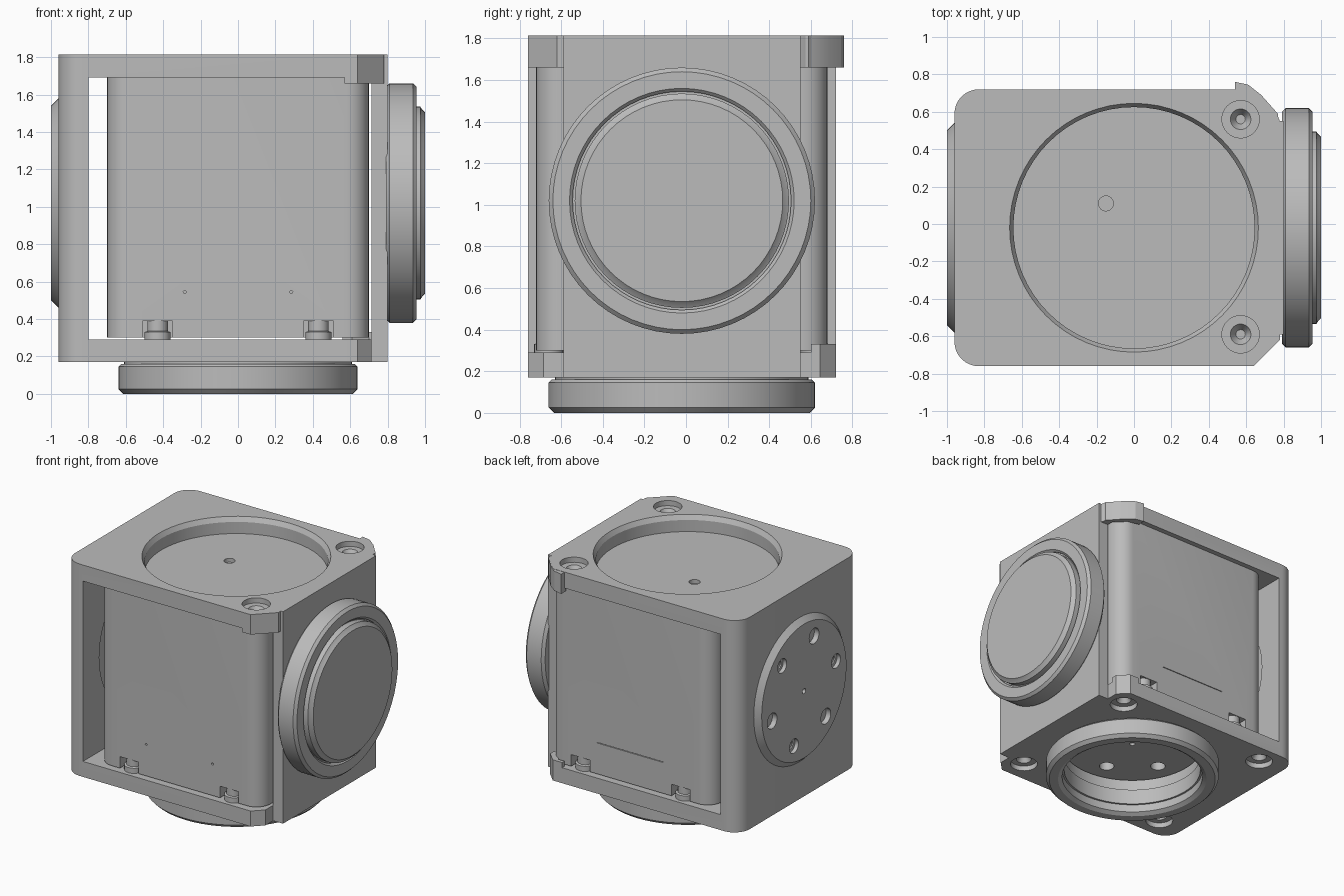
import bpy, bmesh, math
from mathutils import Matrix, Vector

if "Cube" in bpy.data.objects:
    bpy.data.objects.remove(bpy.data.objects["Cube"], do_unlink=True)

grey = bpy.data.materials.new("plain grey")
grey.use_nodes = True
grey.diffuse_color = (0.5, 0.5, 0.5, 1)
grey.node_tree.nodes["Principled BSDF"].inputs["Base Color"].default_value = (0.5, 0.5, 0.5, 1)

CY, CZ = -0.02, 1.02   # shared centre of the cube
AXES = {"z": Matrix.Identity(4),
        "x": Matrix.Rotation(math.pi / 2, 4, "Y"),
        "-x": Matrix.Rotation(-math.pi / 2, 4, "Y"),
        "y": Matrix.Rotation(-math.pi / 2, 4, "X")}


def finish(name, bm):
    bmesh.ops.recalc_face_normals(bm, faces=bm.faces)
    mesh = bpy.data.meshes.new(name)
    bm.to_mesh(mesh)
    bm.free()
    mesh.materials.append(grey)
    ob = bpy.data.objects.new(name, mesh)
    bpy.context.collection.objects.link(ob)
    return ob


def lathe(name, profile, at=(0, 0, 0), axis="z", sides=64, closed=False):
    """Turn (radius, height) points about an axis; closed gives a ring."""
    bm = bmesh.new()
    rings = []
    for r, h in profile:
        rings.append([bm.verts.new((r * math.cos(a), r * math.sin(a), h))
                      for a in (math.tau * i / sides for i in range(sides))])
    pairs = list(zip(rings, rings[1:]))
    if closed:
        pairs.append((rings[-1], rings[0]))
    for a, b in pairs:
        for i in range(sides):
            j = (i + 1) % sides
            bm.faces.new((a[i], a[j], b[j], b[i]))
    if not closed:
        bm.faces.new(rings[0])
        bm.faces.new(rings[-1])
    bm.transform(Matrix.Translation(at) @ AXES[axis])
    return finish(name, bm)


def prism(name, outline, z0, z1):
    bm = bmesh.new()
    base = bm.faces.new([bm.verts.new((x, y, z0)) for x, y in outline])
    top = bmesh.ops.extrude_face_region(bm, geom=[base])["geom"]
    bmesh.ops.translate(bm, vec=(0, 0, z1 - z0),
                        verts=[g for g in top if isinstance(g, bmesh.types.BMVert)])
    return finish(name, bm)


def box(name, lo, hi):
    return prism(name, [(lo[0], lo[1]), (hi[0], lo[1]), (hi[0], hi[1]), (lo[0], hi[1])],
                 lo[2], hi[2])


def corner(cx, cy, r, start, steps=8):
    """Quarter-circle outline points, counter-clockwise from start degrees."""
    return [(cx + r * math.cos(a), cy + r * math.sin(a)) for a in
            (math.radians(start + 90 * i / steps) for i in range(steps + 1))]


def cut(target, cutters):
    for c in cutters:
        c.hide_render = True
        mod = target.modifiers.new("cut", "BOOLEAN")
        mod.operation, mod.solver, mod.object = "DIFFERENCE", "EXACT", c
        bpy.context.view_layer.objects.active = target
        bpy.ops.object.modifier_apply(modifier=mod.name)
        bpy.data.objects.remove(c, do_unlink=True)


def screw_hole(x, y, surface, up):
    """Stepped hole with a conical pilot, opening up or down."""
    pts = [(0.10, 0.1), (0.10, -0.04), (0.055, -0.04), (0.025, -0.09)]
    return lathe("hole", [(r, surface + up * h) for r, h in pts], (x, y, 0), sides=32)


def hole_pattern(at, axis, phase, radius, depth, flip):
    """Six alternating holes around a small central one."""
    out = [lathe("hole", [(0.02, -depth), (0.02, 0.1)], at, axis, 12)]
    for i in range(6):
        a = math.radians(phase + 60 * i)
        u, v = radius * math.cos(a), radius * math.sin(a)
        off = Vector((0, flip * u, v)) if "x" in axis else Vector((u, v, 0))
        pts = ([(0.06, -depth), (0.06, 0.1)] if i % 2 == 0 else
               [(0.03, -depth), (0.03, -0.03), (0.055, -0.03), (0.055, 0.1)])
        out.append(lathe("hole", pts, Vector(at) + off, axis, 24))
    return out


# Outer frame: rounded on one side, chamfered on the other, open front to back
outline = (corner(-0.83, -0.63, 0.13, 180)
           + [(0.64, -0.76), (0.78, -0.62), (0.78, -0.59), (0.80, -0.59), (0.80, 0.55),
              (0.77, 0.55), (0.77, 0.59), (0.64, 0.72)]
           + corner(-0.83, 0.59, 0.13, 90))
frame = prism("frame", outline, 0.17, 1.815)
cut(frame, [
    box("window", (-0.80, -1, 0.29), (0.715, 1, 1.69)),
    box("front_relief", (0.715, -1, 0), (0.9, -0.59, 1.66)),
    box("back_relief", (0.715, 0.55, 0), (0.9, 1, 1.66)),
    lathe("top_opening", [(0.645, 1.6), (0.645, 1.78), (0.665, 1.815), (0.665, 1.9)], (0, CY, 0)),
    lathe("base_opening", [(0.52, 0.1), (0.52, 0.4)], (0, CY, 0)),
    lathe("side_opening", [(0.54, -0.9), (0.54, -0.7)], (0, CY, CZ), "x")]
    + [screw_hole(0.57, y, 1.815, 1) for y in (-0.59, 0.56)]
    + [screw_hole(x, y, 0.17, -1) for x in (-0.74, 0.57) for y in (-0.59, 0.56)])

# Corner lips below and beside the lid
prism("front_lip", [(0.57, -0.76), (0.64, -0.76), (0.78, -0.62), (0.78, -0.59),
                    (0.73, -0.59), (0.73, -0.63), (0.63, -0.725), (0.57, -0.725)], 1.66, 1.70)
prism("back_lip", [(0.54, 0.70), (0.63, 0.68), (0.73, 0.585), (0.73, 0.55), (0.78, 0.55),
                   (0.76, 0.60), (0.68, 0.69), (0.61, 0.745), (0.54, 0.76)], 1.66, 1.813)
prism("back_foot", [(0.56, 0.69), (0.61, 0.69), (0.70, 0.60), (0.715, 0.60),
                    (0.715, 0.645), (0.64, 0.72), (0.56, 0.72)], 0.29, 0.33)

# Inner housing with rounded corners and notches at the foot
R = 0.12
housing_outline = [p for cx, cy, s in ((-0.70 + R, -0.72 + R, 180), (0.70 - R, -0.72 + R, 270),
                                       (0.70 - R, 0.68 - R, 0), (-0.70 + R, 0.68 - R, 90))
                   for p in corner(cx, cy, R, s)]
housing = prism("housing", housing_outline, 0.30, 1.69)
cutters = [box("notch", (x - 0.08, y - 0.10, 0.2), (x + 0.08, y + 0.10, 0.39))
           for x in (-0.43, 0.43) for y in (-0.72, 0.68)]
cutters += [box("slot", (-0.28, 0.67, 0.54), (0.29, 0.8, 0.545)),
            lathe("dial", [(0.04, 1.66), (0.04, 1.8)], (-0.15, 0.11, 0), sides=24)]
cutters += [lathe("pin_hole", [(0.008, -0.8), (0.008, -0.70)], (x, 0, 0.545), "y", 12)
            for x in (-0.285, 0.285)]
cutters += [lathe("floor_hole", [(0.02, 0.1), (0.02, 0.4)], (0, CY, 0), sides=12)]
for i in range(6):
    a = math.radians(20 + 60 * i)
    cutters.append(lathe("floor_hole", [(0.055, 0.1), (0.055, 0.38)],
                         (0.38 * math.cos(a), CY + 0.38 * math.sin(a), 0), sides=24))
cut(housing, cutters)

# Small pegs standing in the notches
for x in (-0.43, 0.43):
    for y in (-0.66, 0.62):
        lathe("notch_peg", [(0.07, 0.28), (0.07, 0.33), (0.055, 0.335), (0.055, 0.39)],
              (x, y, 0), sides=24)

# Base ring
lathe("base_ring", [(0.52, 0.20), (0.61, 0.20), (0.61, 0.16), (0.625, 0.16), (0.64, 0.145),
                    (0.64, 0.025), (0.615, 0), (0.55, 0), (0.52, 0.02), (0.52, 0.08),
                    (0.505, 0.08), (0.505, 0.20)], (0, CY, 0), closed=True)

# Side knob: chamfered flange, groove and raised cap
lathe("side_knob", [(0.62, 0.79), (0.64, 0.81), (0.64, 0.935), (0.62, 0.955), (0.54, 0.955),
                    (0.525, 0.94), (0.525, 0.93), (0.515, 0.93), (0.515, 0.975), (0.50, 0.985),
                    (0.485, 1.0)], (0, CY, CZ), "x")

# Drilled mounting disc on the opposite side
disc = lathe("mounting_disc", [(0.54, 0.82), (0.54, 0.95), (0.56, 0.95), (0.56, 0.96),
                               (0.52, 1.0)], (0, CY, CZ), "-x")
cut(disc, hole_pattern((-1.0, CY, CZ), "-x", 72, 0.40, 0.3, -1))

# Smooth round surfaces, keep the machined edges crisp
for ob in bpy.context.scene.objects:
    ob.select_set(ob.type == "MESH" and grey.name in ob.data.materials)
bpy.ops.object.shade_smooth_by_angle(angle=math.radians(25))
bpy.ops.object.select_all(action="DESELECT")
